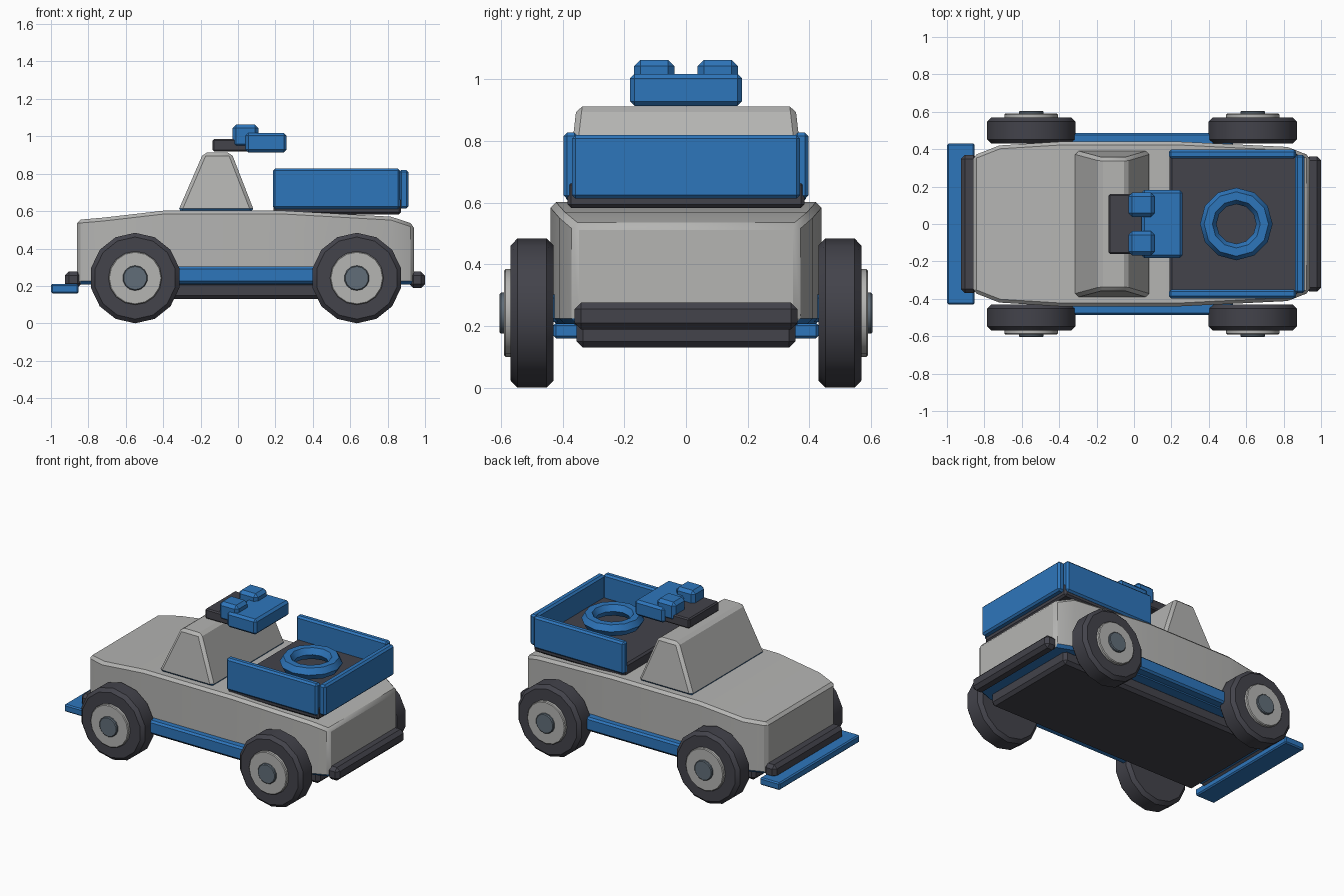
import bpy, bmesh, math

if "Cube" in bpy.data.objects:
    bpy.data.objects.remove(bpy.data.objects["Cube"])


def material(name, rgb):
    m = bpy.data.materials.new(name)
    m.diffuse_color = (*rgb, 1)
    m.use_nodes = True
    m.node_tree.nodes["Principled BSDF"].inputs["Base Color"].default_value = m.diffuse_color
    return m


GREY = material("light grey", (0.46, 0.46, 0.45))
BLUE = material("blue", (0.027, 0.18, 0.50))
DARK = material("charcoal", (0.056, 0.056, 0.07))
STEEL = material("steel grey", (0.12, 0.155, 0.19))


def finish(name, bm, mats, bevel=0.0, angle=40, blue_below=None):
    """Bevel, shade and colour a mesh part; faces below a height can be blue."""
    bmesh.ops.recalc_face_normals(bm, faces=bm.faces[:])
    if bevel:
        edges = [e for e in bm.edges if e.calc_face_angle(0) > math.radians(angle)]
        bmesh.ops.bevel(bm, geom=edges, offset=bevel, segments=1,
                        profile=0.5, affect='EDGES')
    if blue_below is not None:
        for f in bm.faces:
            f.material_index = int(f.calc_center_median().z < blue_below)
    me = bpy.data.meshes.new(name)
    bm.to_mesh(me)
    bm.free()
    for m in mats:
        me.materials.append(m)
    ob = bpy.data.objects.new(name, me)
    bpy.context.collection.objects.link(ob)
    bpy.ops.object.select_all(action='DESELECT')
    ob.select_set(True)
    bpy.context.view_layer.objects.active = ob
    bpy.ops.object.shade_smooth_by_angle(angle=math.radians(28))
    return ob


def box(name, x, y, z, mat, bevel=0.012):
    bm = bmesh.new()
    bmesh.ops.create_cube(bm, size=1)
    for v in bm.verts:
        for i, (a, b) in enumerate((x, y, z)):
            v.co[i] = a if v.co[i] < 0 else b
    return finish(name, bm, [mat], bevel)


def loft(name, rings, mats, bevel, angle, blue_below):
    """Skin a row of four-point rings and cap both ends."""
    bm = bmesh.new()
    rows = [[bm.verts.new(p) for p in ring] for ring in rings]
    for a, b in zip(rows, rows[1:]):
        for i in range(4):
            j = (i + 1) % 4
            bm.faces.new((a[i], a[j], b[j], b[i]))
    bm.faces.new(rows[0])
    bm.faces.new(rows[-1])
    return finish(name, bm, mats, bevel, angle, blue_below)


def disc(name, x, y0, y1, r, sides, mat, bevel):
    """Cylinder lying along y, at axle height."""
    bm = bmesh.new()
    rows = []
    for y in (y0, y1):
        rows.append([bm.verts.new((x + r * math.sin(math.tau * i / sides), y,
                                   0.242 + r * math.cos(math.tau * i / sides)))
                     for i in range(sides)])
    for i in range(sides):
        j = (i + 1) % sides
        bm.faces.new((rows[0][i], rows[0][j], rows[1][j], rows[1][i]))
    for row in rows:
        bm.faces.new(row)
    return finish(name, bm, [mat], bevel)


# Body: cross-sections along x as (x, half width, top height)
sections = [(-0.86, 0.365, 0.553), (-0.72, 0.42, 0.565), (-0.4, 0.44, 0.602),
            (0.25, 0.44, 0.602), (0.82, 0.412, 0.57), (0.94, 0.365, 0.53)]
loft("body", [[(x, -w, 0.207), (x, w, 0.207), (x, w, t), (x, -w, t)]
              for x, w, t in sections], [GREY, BLUE], 0.018, 35, 0.219)

# Cabin: tapered block with a blue base line
loft("cabin", [[(x0, -w, z), (x1, -w, z), (x1, w, z), (x0, w, z)]
               for z, x0, x1, w in ((0.596, -0.322, 0.088, 0.392),
                                    (0.912, -0.185, -0.035, 0.355))],
     [GREY, BLUE], 0.018, 35, 0.611)

# Chassis, bumpers and front plate
box("chassis", (-0.76, 0.85), (-0.355, 0.355), (0.13, 0.225), DARK, 0.02)
box("front_bumper", (-0.925, -0.835), (-0.37, 0.37), (0.19, 0.278), DARK, 0.022)
box("rear_bumper", (0.915, 1.0), (-0.362, 0.362), (0.188, 0.277), DARK, 0.022)
box("front_plate", (-1.0, -0.852), (-0.43, 0.43), (0.16, 0.21), BLUE, 0.008)

# Cargo bed
box("bed_floor", (0.19, 0.872), (-0.385, 0.385), (0.583, 0.67), DARK)
box("tailgate", (0.862, 0.912), (-0.37, 0.37), (0.613, 0.82), BLUE)

# Ring held above the bed floor
bm = bmesh.new()
N, M = 12, 6
ring = [[bm.verts.new(((0.547 + (0.15 + 0.044 * math.cos(math.tau * j / M))
                        * math.cos(math.tau * i / N)),
                       (0.15 + 0.044 * math.cos(math.tau * j / M))
                       * math.sin(math.tau * i / N),
                       0.745 + 0.044 * math.sin(math.tau * j / M)))
         for j in range(M)] for i in range(N)]
for i in range(N):
    for j in range(M):
        a, b = (i + 1) % N, (j + 1) % M
        bm.faces.new((ring[i][j], ring[a][j], ring[a][b], ring[i][b]))
finish("bed_ring", bm, [BLUE])

# Roof equipment
box("roof_mount", (-0.135, 0.08), (-0.16, 0.16), (0.918, 0.985), DARK, 0.008)
box("roof_box", (0.04, 0.26), (-0.182, 0.182), (0.914, 1.018), BLUE, 0.015)

# Mirrored parts
for s, side in ((-1, "near"), (1, "far")):
    def span(a, b):
        return tuple(sorted((s * a, s * b)))

    box(f"sill_{side}", (-0.45, 0.53), span(0.40, 0.487), (0.213, 0.303), BLUE)
    box(f"bed_wall_{side}", (0.187, 0.867), span(0.35, 0.398), (0.612, 0.828), BLUE)
    box(f"roof_pod_{side}", (-0.03, 0.11), span(0.038, 0.168), (0.94, 1.063), BLUE, 0.02)
    for x, end in ((-0.55, "front"), (0.635, "rear")):
        disc(f"{end}_tyre_{side}", x, s * 0.43, s * 0.569, 0.242, 14, DARK, 0.022)
        disc(f"{end}_hub_{side}", x, s * 0.55, s * 0.59, 0.143, 16, GREY, 0.005)
        disc(f"{end}_hub_cap_{side}", x, s * 0.57, s * 0.605, 0.067, 14, STEEL, 0.005)
